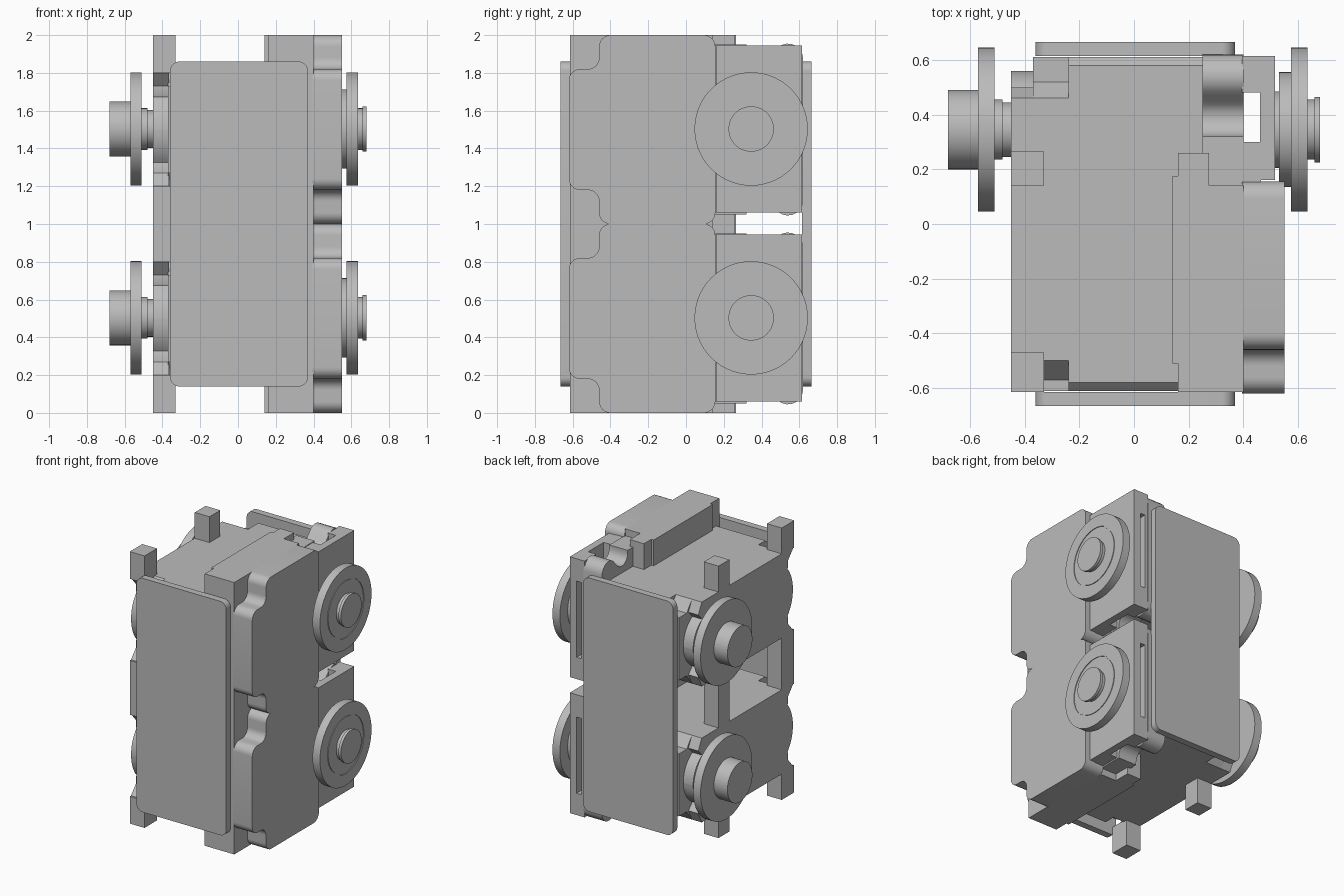
import bpy, bmesh
from math import cos, sin, radians, tau
from mathutils import Matrix, Vector

cube = bpy.data.objects.get("Cube")
if cube:
    bpy.data.objects.remove(cube, do_unlink=True)

grey = bpy.data.materials.new("plain grey")
grey.use_nodes = True
grey.diffuse_color = (0.5, 0.5, 0.5, 1)
bsdf = next(n for n in grey.node_tree.nodes if n.type == "BSDF_PRINCIPLED")
bsdf.inputs["Base Color"].default_value = grey.diffuse_color
parts = []


def finish(name, bm):
    bmesh.ops.recalc_face_normals(bm, faces=bm.faces)
    mesh = bpy.data.meshes.new(name)
    bm.to_mesh(mesh)
    bm.free()
    mesh.materials.append(grey)
    ob = bpy.data.objects.new(name, mesh)
    bpy.context.collection.objects.link(ob)
    parts.append(ob)


def prism(name, pts, lo, hi, axis="x"):
    """Extrude a flat outline along x (points y, z) or y (points x, z)."""
    bm = bmesh.new()
    place = (lambda a, b: (lo, a, b)) if axis == "x" else (lambda a, b: (a, lo, b))
    face = bm.faces.new([bm.verts.new(place(a, b)) for a, b in pts])
    out = bmesh.ops.extrude_face_region(bm, geom=[face])
    move = Vector((hi - lo, 0, 0)) if axis == "x" else Vector((0, hi - lo, 0))
    bmesh.ops.translate(bm, vec=move,
                        verts=[g for g in out["geom"] if isinstance(g, bmesh.types.BMVert)])
    finish(name, bm)


def box(name, x0, x1, y0, y1, z0, z1):
    prism(name, [(y0, z0), (y1, z0), (y1, z1), (y0, z1)], x0, x1)


def lathe(name, profile, y, z):
    """Revolve an (x, radius) profile around an axis along x."""
    bm = bmesh.new()
    verts = [bm.verts.new((x, 0, r)) for x, r in profile]
    edges = [bm.edges.new(p) for p in zip(verts, verts[1:])]
    bmesh.ops.spin(bm, geom=verts + edges, cent=(0, 0, 0), axis=(1, 0, 0),
                   angle=tau, steps=56)
    bmesh.ops.remove_doubles(bm, verts=bm.verts, dist=0.0002)
    bmesh.ops.transform(bm, matrix=Matrix.Translation((0, y, z)), verts=bm.verts)
    finish(name, bm)


def arc(cx, cz, r, a0, a1, n=8):
    angles = [radians(a0 + (a1 - a0) * i / n) for i in range(n + 1)]
    return [(cx + r * cos(a), cz + r * sin(a)) for a in angles]


def mirrored(top, base):
    """Close an upper outline with its reflection about the unit's middle."""
    return [(y, base + z) for y, z in top] + [(y, base + 1 - z) for y, z in reversed(top)]


# Front and back plates with rounded corners
plate = []
for cx, cz, a in ((0.32, 1.81, 0), (-0.31, 1.81, 90), (-0.31, 0.19, 180), (0.32, 0.19, 270)):
    plate += arc(cx, cz, 0.05, a, a + 90)
prism("front_plate", plate, -0.665, -0.615, "y")
prism("back_plate", plate, 0.615, 0.665, "y")

# Side cover outline: scalloped front corners, rounded rear corners
cover = (arc(-0.56, 0.76, 0.06, 180, 90) + arc(-0.52, 0.88, 0.06, -90, 0)
         + arc(-0.40, 0.94, 0.06, 180, 90) + arc(0.095, 0.94, 0.06, 90, 0))
# Clip outline: square shoulder, hollow, then rounded roll
clip = ([(0.13, 0.95), (0.32, 0.95)] + arc(0.39, 0.93, 0.07, 180, 330)
        + arc(0.54, 0.875, 0.08, 150, 0))
# Core outlines: chamfered ends and deeper corner notches
core = [(-0.61, 0.78), (-0.58, 0.81), (0.58, 0.81), (0.61, 0.78)]
notch = [(-0.61, 0.73), (-0.57, 0.73), (-0.50, 0.81), (0.46, 0.81), (0.52, 0.73), (0.61, 0.73)]
# Left wall outline: recessed edges with a rounded bulge
wall = ([(-0.54, 0.68), (-0.54, 0.73), (-0.61, 0.81), (0.46, 0.81), (0.50, 0.73)]
        + arc(0.35, 0.5, 0.21, 60, 0))
wall = arc(-0.33, 0.5, 0.27, 180, 140) + wall

left_wheel = [(-0.68, 0), (-0.68, 0.145), (-0.57, 0.145), (-0.57, 0.30), (-0.51, 0.30),
              (-0.51, 0.11), (-0.48, 0.11), (-0.48, 0.10), (-0.44, 0.10), (-0.44, 0)]
right_wheel = [(0.50, 0), (0.50, 0.14), (0.53, 0.14), (0.53, 0.21), (0.575, 0.21),
               (0.575, 0.30), (0.635, 0.30), (0.635, 0.212), (0.63, 0.212), (0.63, 0.204),
               (0.635, 0.204), (0.635, 0.11), (0.66, 0.11), (0.66, 0.12), (0.68, 0.12), (0.68, 0)]

# Two identical units, one above the other
for unit, b in (("lower", 0), ("upper", 1)):
    prism(unit + "_core", mirrored(core, b), -0.24, 0.26)
    prism(unit + "_core_edge", mirrored(notch, b), -0.37, -0.24)
    prism(unit + "_left_wall", mirrored(wall, b), -0.45, -0.365)

    # Side cover with its inner frame and rear tab
    prism(unit + "_side_cover", mirrored(cover, b), 0.395, 0.55)
    box(unit + "_cover_frame", 0.16, 0.40, -0.615, 0.14, b, b + 1)
    box(unit + "_cover_lip", 0.14, 0.17, -0.51, 0.175, b, b + 1)
    box(unit + "_cover_tab", 0.16, 0.275, 0.13, 0.26, b, b + 1)
    prism(unit + "_clip", mirrored(clip, b), 0.25, 0.40)

    # Rear side housing around a vertical shaft and a narrow back slot
    z0, z1 = b + 0.06, b + 0.945
    box(unit + "_housing_side", 0.46, 0.515, 0.16, 0.615, z0, z1)
    box(unit + "_housing_front", 0.395, 0.465, 0.15, 0.30, z0, z1)
    box(unit + "_housing_back", 0.395, 0.42, 0.48, 0.615, z0, z1)
    box(unit + "_slot_bottom", 0.415, 0.465, 0.48, 0.615, z0, b + 0.22)
    box(unit + "_slot_top", 0.415, 0.465, 0.48, 0.615, b + 0.78, z1)

    # Corner posts above and below the left wall
    for place, y0, y1 in (("front", -0.615, -0.47), ("rear", 0.14, 0.265)):
        for end, p0, p1 in (("bottom", 0, 0.2), ("top", 0.8, 1)):
            box(f"{unit}_{place}_post_{end}", -0.45, -0.33, y0, y1, b + p0, b + p1)

    # Wheels on both sides
    lathe(unit + "_left_wheel", left_wheel, 0.345, b + 0.503)
    lathe(unit + "_right_wheel", right_wheel, 0.345, b + 0.503)

# Smooth curved surfaces, keep hard edges crisp
bpy.ops.object.select_all(action="DESELECT")
for ob in parts:
    ob.select_set(True)
bpy.context.view_layer.objects.active = parts[0]
bpy.ops.object.shade_smooth_by_angle(angle=radians(30))
